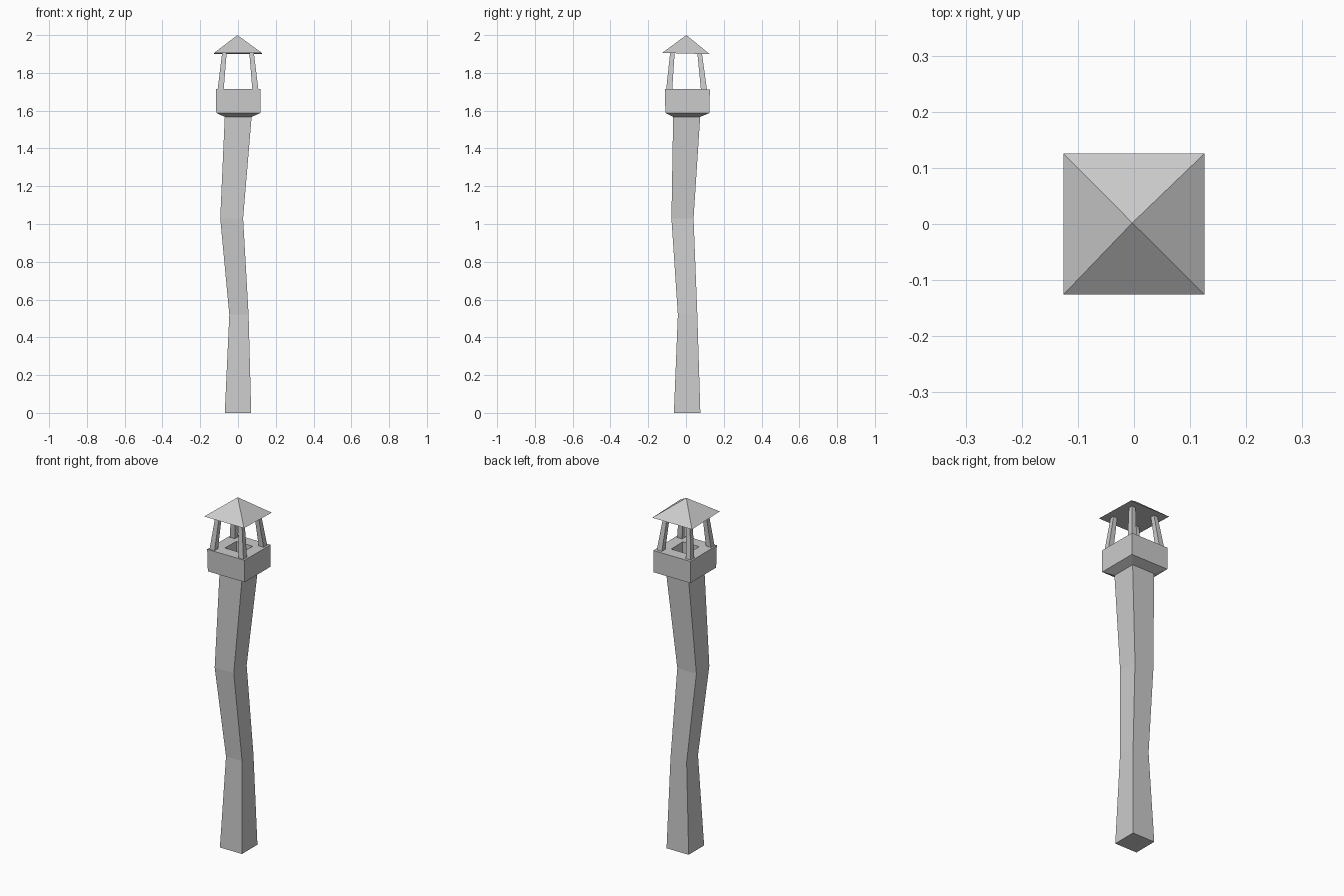
import bpy, bmesh

if "Cube" in bpy.data.objects:
    bpy.data.objects.remove(bpy.data.objects["Cube"])


def loft(name, rings, cap_start=True, cap_end=True):
    """Square-section loft; each ring is (x0, x1, y0, y1, z_front, z_back)."""
    bm = bmesh.new()
    loops = []
    for x0, x1, y0, y1, zf, zb in rings:
        pts = ((x0, y0, zf), (x1, y0, zf), (x1, y1, zb), (x0, y1, zb))
        loops.append([bm.verts.new(p) for p in pts])
    for a, b in zip(loops, loops[1:]):
        for i in range(4):
            j = (i + 1) % 4
            bm.faces.new((a[i], a[j], b[j], b[i]))
    if cap_start:
        bm.faces.new(loops[0][::-1])
    if cap_end:
        bm.faces.new(loops[-1])
    bmesh.ops.remove_doubles(bm, verts=bm.verts, dist=1e-5)
    bmesh.ops.recalc_face_normals(bm, faces=bm.faces)
    mesh = bpy.data.meshes.new(name)
    bm.to_mesh(mesh)
    bm.free()
    obj = bpy.data.objects.new(name, mesh)
    bpy.context.collection.objects.link(obj)
    return obj


def square(cx, cy, half, z):
    return (cx - half, cx + half, cy - half, cy + half, z, z)


# Crooked chimney shaft, flared collar and recessed flue in one skin
loft("chimney_stack", [
    (-0.070, 0.070, -0.064, 0.076, 0.0, 0.0),
    (-0.046, 0.056, -0.043, 0.060, 0.52, 0.52),
    (-0.094, 0.027, -0.077, 0.040, 1.03, 1.03),
    (-0.070, 0.072, -0.068, 0.075, 1.567, 1.567),
    (-0.115, 0.119, -0.109, 0.125, 1.588, 1.588),
    (-0.117, 0.119, -0.112, 0.126, 1.715, 1.713),
    (-0.051, 0.053, -0.046, 0.058, 1.715, 1.713),
    (-0.051, 0.053, -0.046, 0.058, 1.61, 1.61),
])

# Four posts leaning inwards
for sx, side in ((-1, "left"), (1, "right")):
    for sy, end in ((-1, "front"), (1, "back")):
        loft(f"post_{end}_{side}", [
            square(sx * 0.092, sy * 0.092 + 0.003, 0.016, 1.71),
            square(sx * 0.072, sy * 0.072, 0.012, 1.907),
        ])

# Pyramid rain cap, tipped very slightly backwards
loft("rain_cap", [
    (-0.126, 0.126, -0.126, 0.126, 1.906, 1.899),
    (-0.003, -0.003, 0.002, 0.002, 2.0, 2.0),
], cap_end=False)
for obj in bpy.data.objects:
    if obj.name == "rain_cap":
        bm = bmesh.new()
        bm.from_mesh(obj.data)
        bmesh.ops.dissolve_degenerate(bm, edges=bm.edges, dist=1e-5)
        bm.to_mesh(obj.data)
        bm.free()
